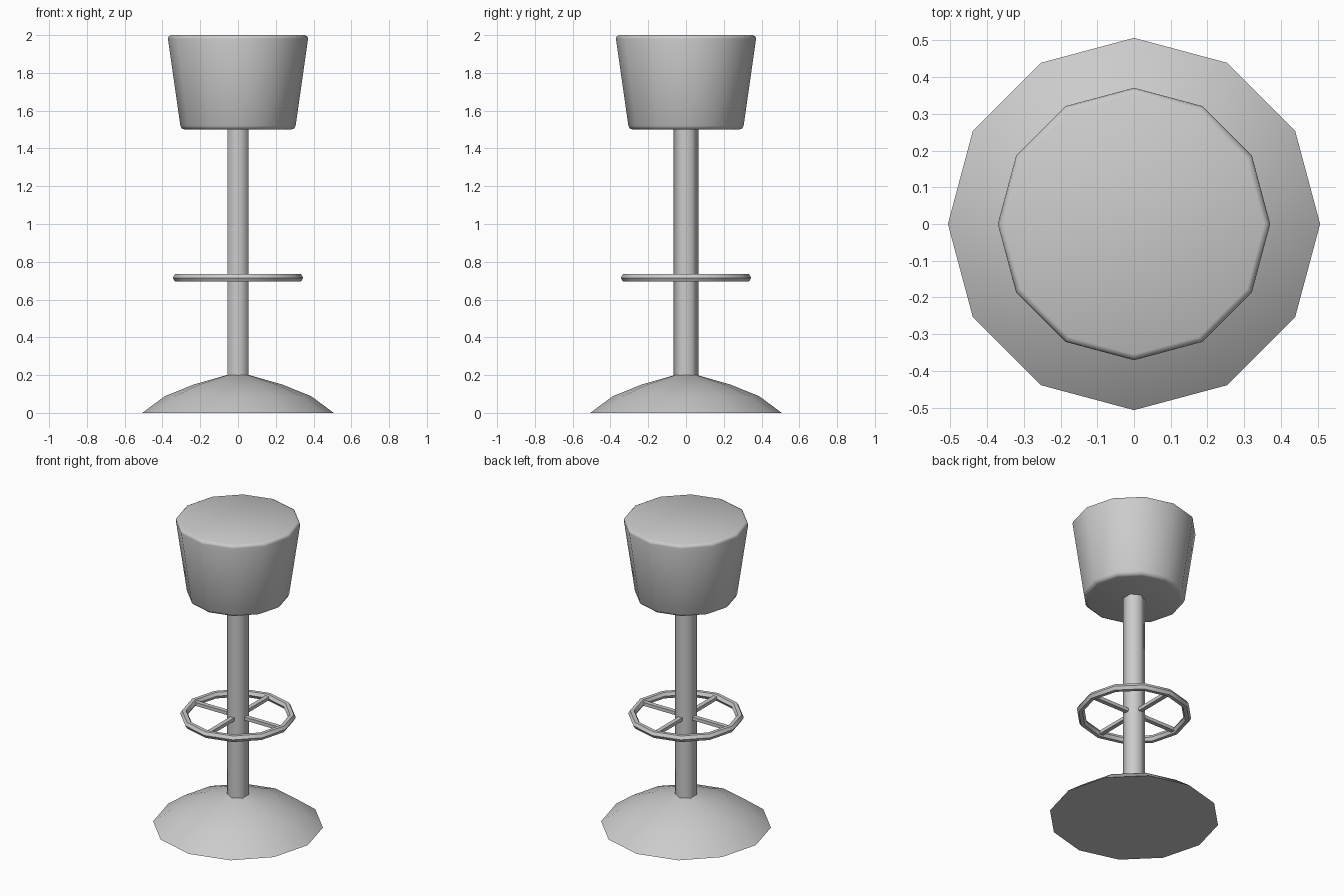
import bpy, math

cube = bpy.data.objects.get("Cube")
if cube:
    bpy.data.objects.remove(cube, do_unlink=True)

# One grey for every part
grey = bpy.data.materials.new("light_grey")
grey.use_nodes = True
colour = (0.6, 0.6, 0.6, 1)
grey.diffuse_color = colour
grey.node_tree.nodes["Principled BSDF"].inputs["Base Color"].default_value = colour


def finish(obj, name, angle):
    obj.name = name
    obj.data.materials.append(grey)
    bpy.ops.object.select_all(action='DESELECT')
    obj.select_set(True)
    bpy.context.view_layer.objects.active = obj
    bpy.ops.object.shade_smooth_by_angle(angle=math.radians(angle))


def lathe(name, profile, sides, angle):
    """Spin (radius, height) points around z, with a corner on the y axis, and cap both ends."""
    verts, faces = [], []
    for r, z in profile:
        for i in range(sides):
            a = math.pi / 2 + math.tau * i / sides
            verts.append((r * math.cos(a), r * math.sin(a), z))
    for k in range(len(profile) - 1):
        for i in range(sides):
            j = (i + 1) % sides
            low, high = k * sides, (k + 1) * sides
            faces.append((low + i, low + j, high + j, high + i))
    faces.append(tuple(reversed(range(sides))))
    faces.append(tuple(range(len(verts) - sides, len(verts))))
    mesh = bpy.data.meshes.new(name)
    mesh.from_pydata(verts, [], faces)
    obj = bpy.data.objects.new(name, mesh)
    bpy.context.collection.objects.link(obj)
    finish(obj, name, angle)


# Domed foot, column and tapered seat
lathe("base", [(0.507, 0), (0.388, 0.088), (0.235, 0.15), (0.06, 0.2)], 12, 40)
lathe("column", [(0.065, 0.18), (0.065, 1.52)], 6, 65)
lathe("seat", [(0.28, 1.5), (0.297, 1.505), (0.305, 1.52),
               (0.371, 1.98), (0.368, 1.993), (0.355, 2)], 12, 65)

# Footrest ring with four spokes
RING_Z = 0.715
bpy.ops.mesh.primitive_torus_add(major_segments=12, minor_segments=6, major_radius=0.322,
                                 minor_radius=0.023, location=(0, 0, RING_Z))
finish(bpy.context.object, "footrest_ring", 40)

for i, side in enumerate(("left", "back", "right", "front")):
    a = i * math.pi / 2
    bpy.ops.mesh.primitive_cube_add(size=1, rotation=(0, 0, a),
                                    location=(0.18 * math.cos(a), 0.18 * math.sin(a), RING_Z))
    spoke = bpy.context.object
    spoke.scale = (0.26, 0.028, 0.022)
    finish(spoke, side + "_spoke", 30)
